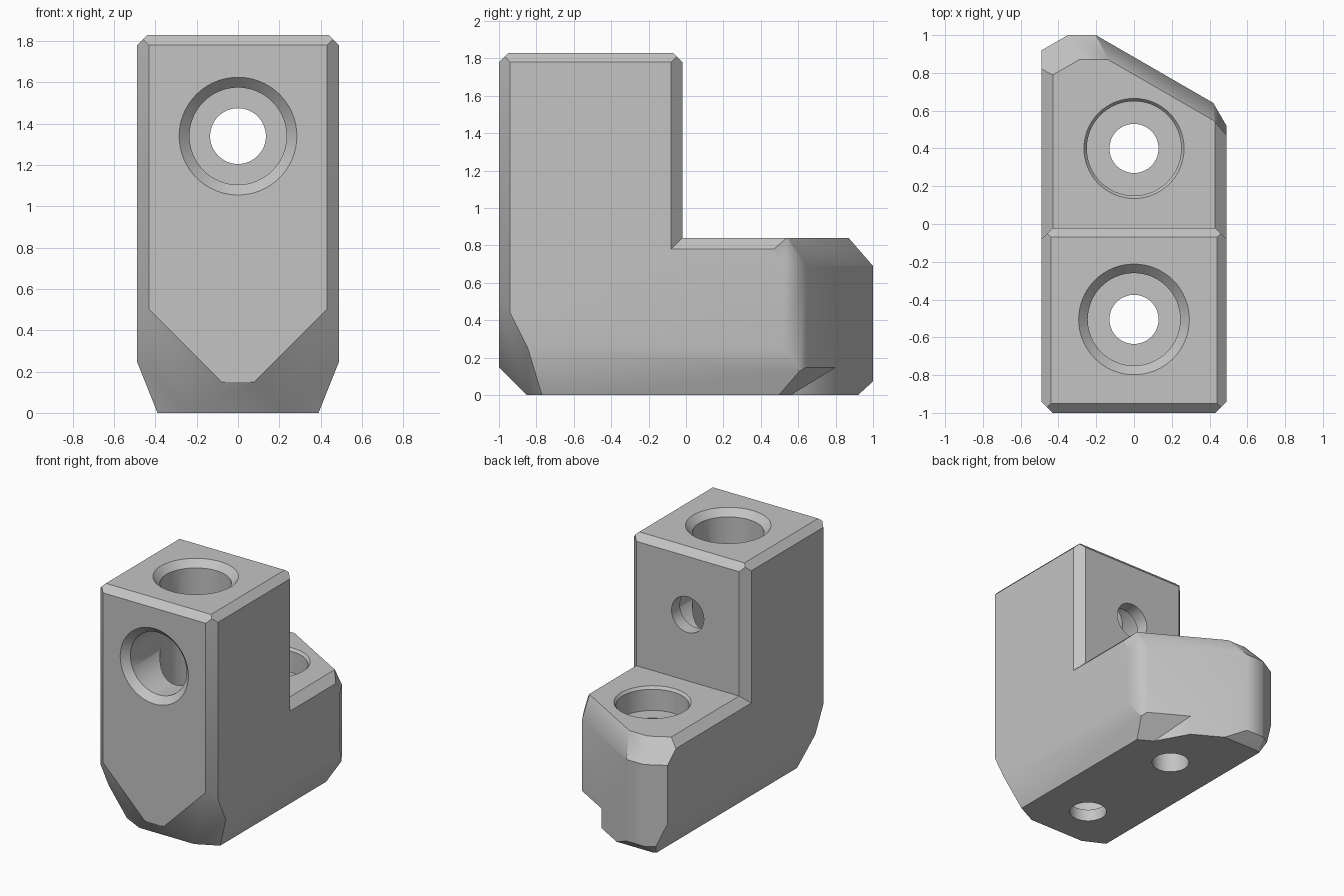
import bpy, bmesh, math
from mathutils import Vector

cube = bpy.data.objects.get("Cube")
if cube:
    bpy.data.objects.remove(cube, do_unlink=True)

grey = bpy.data.materials.new("plain_grey")
grey.use_nodes = True
colour = (0.55, 0.55, 0.55, 1)
grey.diffuse_color = colour
grey.node_tree.nodes["Principled BSDF"].inputs["Base Color"].default_value = colour


def make_object(name, bm):
    bmesh.ops.recalc_face_normals(bm, faces=bm.faces)
    mesh = bpy.data.meshes.new(name)
    bm.to_mesh(mesh)
    bm.free()
    mesh.materials.append(grey)
    obj = bpy.data.objects.new(name, mesh)
    bpy.context.collection.objects.link(obj)
    return obj


def clipped_box(name, low, high, planes):
    """Box trimmed by planes (nx, ny, nz, d), keeping n.p <= d."""
    bm = bmesh.new()
    bmesh.ops.create_cube(bm, size=1)
    low, high = Vector(low), Vector(high)
    for v in bm.verts:
        v.co = (low + high) / 2 + v.co * (high - low)
    for *n, d in planes:
        n = Vector(n)
        cut = bmesh.ops.bisect_plane(
            bm, geom=bm.verts[:] + bm.edges[:] + bm.faces[:], dist=1e-5,
            plane_co=n * d / n.length_squared, plane_no=n, clear_outer=True)
        edges = [e for e in cut["geom_cut"]
                 if isinstance(e, bmesh.types.BMEdge) and e.is_boundary]
        if edges:
            bmesh.ops.edgeloop_fill(bm, edges=edges)
    return make_object(name, bm)


def turned_cutter(name, profile, place):
    """Capped solid of revolution; place maps (x, y, height) to the model."""
    bm = bmesh.new()
    sides = 64
    rings = []
    for r, h in profile:
        angles = [math.tau * i / sides for i in range(sides)]
        rings.append([bm.verts.new(place(r * math.cos(a), r * math.sin(a), h)) for a in angles])
    for a, b in zip(rings, rings[1:]):
        for i in range(sides):
            j = (i + 1) % sides
            bm.faces.new((a[i], a[j], b[j], b[i]))
    bm.faces.new(rings[0])
    bm.faces.new(rings[-1])
    return make_object(name, bm)


def combine(target, other, operation):
    other.hide_render = True
    mod = target.modifiers.new("combine", 'BOOLEAN')
    mod.operation = operation
    mod.solver = 'EXACT'
    mod.object = other
    bpy.context.view_layer.objects.active = target
    bpy.ops.object.modifier_apply(modifier=mod.name)
    bpy.data.objects.remove(other, do_unlink=True)


# Upright block: chamfered uprights, top rim and faceted lower front
upright = [(0, -1, -1, 0.85)]
low_sides = []
for s in (-1, 1):
    upright += [
        (s, -1, 0, 1.43), (s, 1, 0, 0.41),
        (s, 0, 1, 2.27), (0, s, 1, 2.78 if s < 0 else 1.76),
        (s, -2, -1, 1.93),
    ]
    low_sides.append((s, 0, -0.4, 0.39))
body = clipped_box("bracket_body", (-0.49, -1, 0), (0.49, -0.02, 1.83), upright + low_sides)

# Foot: angled end with sloping top and bottom edges
foot_planes = low_sides + [
    (-1, 0, 1, 1.27), (1, 0, 1, 1.27),
    (0.5, 0.866, 0, 0.765), (0.5, 0.866, 0.533, 1.133),
    (-0.5, 0.866, 0, 1.041), (-0.5, 0.866, 0.953, 1.699),
    (0.866, 0.5, 0, 0.684), (0.866, 0.5, 0.28, 0.877),
    (0, 1, 0.867, 1.598), (0, 1, -1.1, 0.92), (-0.5, 0.866, -0.8, 0.983),
]
foot = clipped_box("foot", (-0.49, -0.5, 0), (0.49, 1, 0.84), foot_planes)

# Undercut below the angled end
undercut = clipped_box("undercut", (-0.6, 0.2, -0.1), (0.7, 1.2, 0.3), [
    (-0.5, -0.866, 0.95, -0.625), (-0.87, -0.49, 0, -0.52)])
combine(foot, undercut, 'DIFFERENCE')
combine(body, foot, 'UNION')


# Stepped bolt holes with countersunk rims
def bolt_hole(name, bore, wide, rim, start, floor, top, depth, place):
    over = 0.02
    flare = rim + (rim - wide) * over / depth
    profile = [(bore, start), (bore, floor), (wide, floor), (wide, top - depth), (flare, top + over)]
    combine(body, turned_cutter(name, profile, place), 'DIFFERENCE')


bolt_hole("upright_hole", 0.13, 0.245, 0.293, -0.1, 0.09, 1.83, 0.05,
          lambda x, y, h: (x, y - 0.505, h))
bolt_hole("foot_hole", 0.13, 0.25, 0.265, -0.1, 0.66, 0.84, 0.02,
          lambda x, y, h: (x, y + 0.4, h))
bolt_hole("front_hole", 0.135, 0.235, 0.285, -0.1, 0.12, 1.0, 0.05,
          lambda x, y, h: (x, -h, y + 1.34))

# Clean up flat seams and shade
bm = bmesh.new()
bm.from_mesh(body.data)
bmesh.ops.remove_doubles(bm, verts=bm.verts, dist=1e-4)
bmesh.ops.dissolve_limit(bm, angle_limit=math.radians(0.5), verts=bm.verts, edges=bm.edges)
bm.to_mesh(body.data)
bm.free()
bpy.ops.object.select_all(action='DESELECT')
body.select_set(True)
bpy.context.view_layer.objects.active = body
bpy.ops.object.shade_smooth_by_angle(angle=math.radians(31))
weighted = body.modifiers.new("weighted_normals", 'WEIGHTED_NORMAL')
weighted.keep_sharp = True
